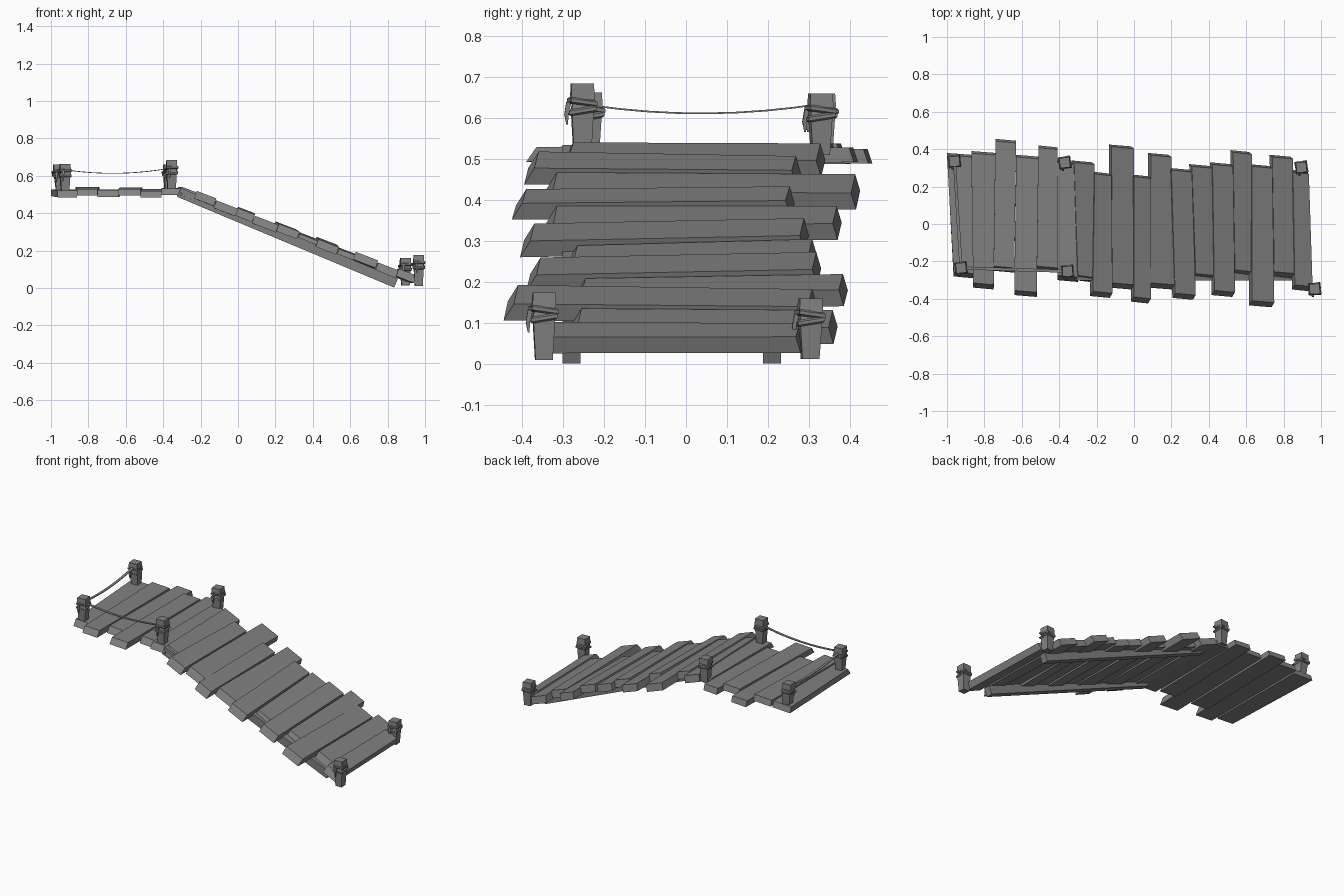
import bpy, bmesh, math, random
from mathutils import Vector, Matrix

random.seed(4)
if "Cube" in bpy.data.objects:
    bpy.data.objects.remove(bpy.data.objects["Cube"])

wood = bpy.data.materials.new("grey_wood")
wood.use_nodes = True
grey = (0.22, 0.22, 0.22, 1)
wood.diffuse_color = grey
wood.node_tree.nodes["Principled BSDF"].inputs["Base Color"].default_value = grey


def loft(name, rings, cap=True):
    """Skin a list of four-cornered rings into one flat-shaded solid."""
    bm = bmesh.new()
    loops = [[bm.verts.new(p) for p in ring] for ring in rings]
    for low, high in zip(loops, loops[1:]):
        for i in range(4):
            j = (i + 1) % 4
            bm.faces.new((low[i], low[j], high[j], high[i]))
    if cap:
        bm.faces.new(loops[0])
        bm.faces.new(loops[-1])
    bmesh.ops.recalc_face_normals(bm, faces=bm.faces)
    mesh = bpy.data.meshes.new(name)
    bm.to_mesh(mesh)
    bm.free()
    mesh.materials.append(wood)
    obj = bpy.data.objects.new(name, mesh)
    bpy.context.collection.objects.link(obj)
    return obj


def square(center, half, yaw=0, tilt=0):
    turn = Matrix.Rotation(yaw, 3, 'Z') @ Matrix.Rotation(tilt, 3, 'X')
    corners = ((-1, -1), (1, -1), (1, 1), (-1, 1))
    return [Vector(center) + turn @ Vector((a * half, b * half, 0)) for a, b in corners]


def ramp_height(x):
    return 0.54 - 0.385 * (x + 0.3)


def deck_height(x):
    return 0.528


def planks(name, front, back, ends, height, drop):
    """Uneven boards between seams; the underside is longer than the top."""
    for i, (yf, yb) in enumerate(ends):
        lift = 0.006 if i % 2 else -0.004
        roll = random.uniform(-0.006, 0.006)
        top, bottom = [], []
        corners = ((front[i], yf, 1), (front[i + 1], yf - 0.01, 1),
                   (back[i + 1], yb - 0.01, -1), (back[i], yb, -1))
        for x, y, side in corners:
            p = Vector((x, y, height(x) + lift + roll * side))
            top.append(p + Vector((0, side * 0.025 if side > 0 else -0.012, 0)))
            bottom.append(p + drop)
        loft(f"{name}_{i + 1}", (bottom, top))


# Level deck boards
planks("deck_plank",
       (-.965, -.86, -.75, -.64, -.52, -.41, -.30),
       (-1, -.87, -.74, -.63, -.51, -.41, -.32),
       ((-.28, .38), (-.34, .39), (-.25, .455), (-.38, .37), (-.25, .42), (-.3, .34)),
       deck_height, Vector((0, 0, -0.036)))

# Sloping ramp boards
planks("ramp_plank",
       (-.30, -.22, -.115, 0, .09, .22, .33, .43, .54, .63, .75, .86, .955),
       (-.32, -.21, -.12, 0, .09, .20, .31, .42, .53, .63, .74, .85, .935),
       ((-.30, .34), (-.385, .28), (-.34, .425), (-.415, .265), (-.34, .38), (-.395, .30),
        (-.29, .32), (-.38, .33), (-.27, .395), (-.435, .32), (-.28, .37), (-.35, .29)),
       ramp_height, Vector((-0.015, 0, -0.04)))

# Two beams under the ramp
for side, y in (("right", -0.28), ("left", 0.21)):
    rings = []
    for x, z in ((-0.325, 0.487), (0.835, 0.002)):
        rings.append([Vector((x + dx, y + dy, z + dz)) for dx, dy, dz in
                      ((0, -.022, 0), (0, .022, 0), (.02, .022, .048), (.02, -.022, .048))])
    loft(f"{side}_beam", rings)


def post(name, x, y, base, top, yaw, lean=0):
    h = top - base
    profile = ((0, .021), (.65, .027), (.72, .024), (.78, .029), (1, .027))
    loft(name, [square((x + lean * (t - 1), y, base + h * t), r, yaw) for t, r in profile])
    # Crossed rope bands around the neck
    for k, tilt in enumerate((0.16, -0.14)):
        z = base + h * (0.62 + 0.12 * k)
        rings = [square((x, y, z + dz), r, yaw + k * 0.1, tilt)
                 for dz, r in ((-.008, .028), (-.004, .033), (.004, .033), (.008, .028))]
        loft(f"{name}_binding_{k + 1}", rings)
    # Loose rope tail
    loft(f"{name}_rope_tail", [square((x - 0.01, y - 0.033 - d, z - dz), r, yaw)
                               for d, dz, r in ((0, 0, .006), (.006, .03, .005), (.004, .055, .002))])


posts = {
    "deck_back_outer_post": (-.96, .335, .51, .66, .08, -.01),
    "deck_front_outer_post": (-.925, -.235, .51, .663, .1, 0),
    "deck_front_inner_post": (-.355, -.253, .51, .685, .05, 0),
    "deck_back_inner_post": (-.37, .328, .51, .66, .12, 0),
    "ramp_back_post": (.895, .303, .013, .16, .1, 0),
    "ramp_front_post": (.966, -.347, .01, .175, .04, 0),
}
for name, values in posts.items():
    post(name, *values)


def rope(name, start, end, sag):
    """Thin flat line hanging between two posts."""
    a, b = Vector(start), Vector(end)
    across = (b - a).cross(Vector((0, 0, 1))).normalized() * 0.008
    up = Vector((0, 0, 0.002))
    rings = []
    for i in range(9):
        t = i / 8
        p = a.lerp(b, t) - Vector((0, 0, sag * 4 * t * (1 - t)))
        rings.append([p - across - up, p + across - up, p + across + up, p - across + up])
    loft(name, rings)


rope("side_rope", (-.925, -.235, .632), (-.355, -.253, .642), 0.024)
rope("end_rope", (-.925, -.235, .632), (-.96, .335, .636), 0.022)
